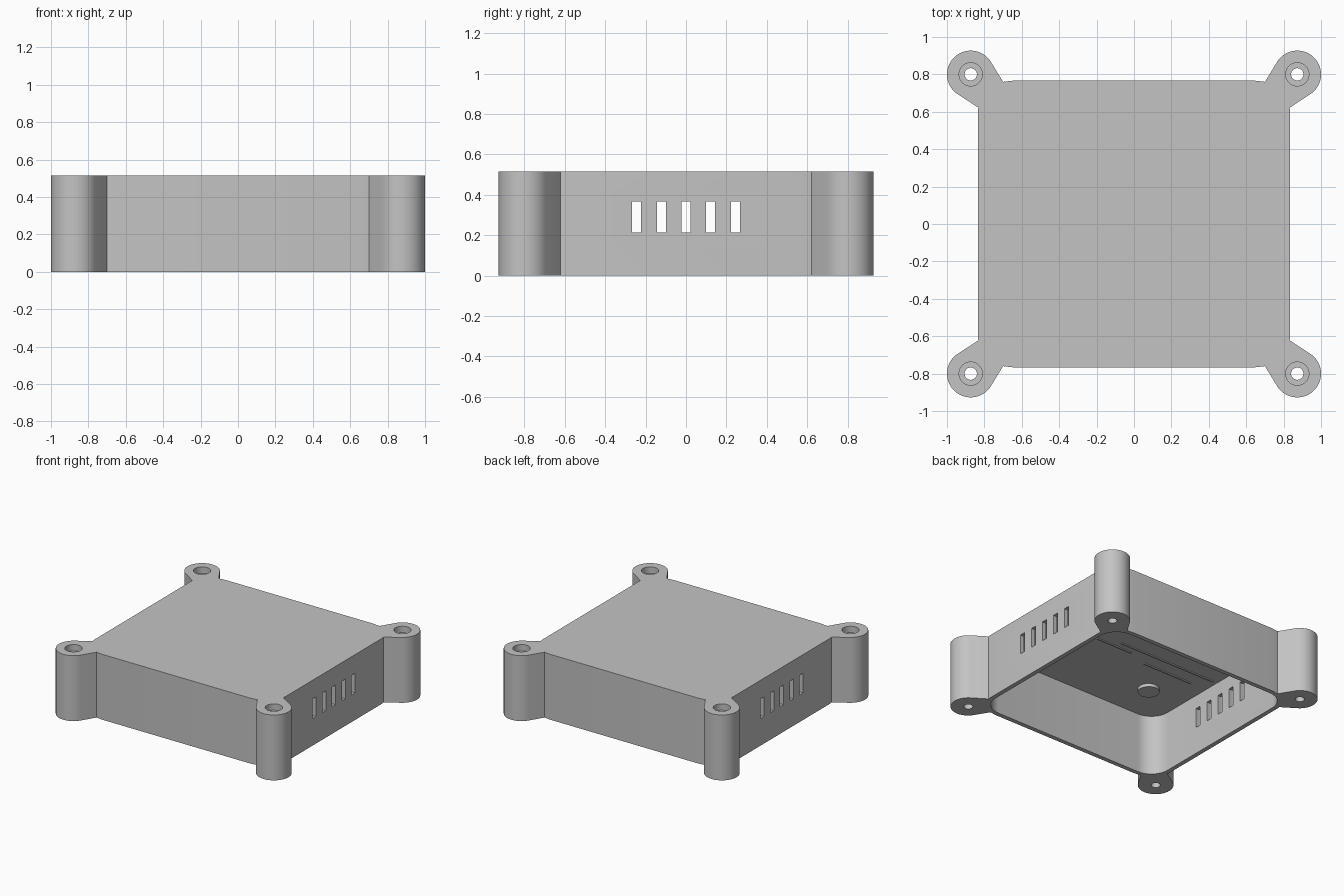
import bpy, bmesh
from math import cos, sin, radians

cube = bpy.data.objects.get("Cube")
if cube:
    bpy.data.objects.remove(cube, do_unlink=True)

HEIGHT, CEILING = 0.515, 0.475
HALF_X, HALF_Y, WALL = 0.835, 0.767, 0.035
POST_X, POST_Y, POST_R = 0.873, 0.8, 0.127

grey = bpy.data.materials.new("light grey plastic")
grey.use_nodes = True
colour = (0.55, 0.55, 0.55, 1)
grey.diffuse_color = colour
grey.node_tree.nodes["Principled BSDF"].inputs["Base Color"].default_value = colour


def arc(cx, cy, r, start, end, steps):
    angles = [radians(start + (end - start) * i / steps) for i in range(steps + 1)]
    return [(cx + r * cos(a), cy + r * sin(a)) for a in angles]


def four_way(corner):
    """Mirror one corner's outline into all four, counter-clockwise."""
    back = corner[::-1]
    return (corner + [(-x, y) for x, y in back]
            + [(-x, -y) for x, y in corner] + [(x, -y) for x, y in back])


def prism(name, outline, z0, z1):
    bm = bmesh.new()
    base = bm.faces.new([bm.verts.new((x, y, z0)) for x, y in outline])
    top = bmesh.ops.extrude_face_region(bm, geom=[base])["geom"]
    bmesh.ops.translate(bm, vec=(0, 0, z1 - z0),
                        verts=[v for v in top if isinstance(v, bmesh.types.BMVert)])
    bmesh.ops.recalc_face_normals(bm, faces=bm.faces)
    mesh = bpy.data.meshes.new(name)
    bm.to_mesh(mesh)
    bm.free()
    mesh.materials.append(grey)
    obj = bpy.data.objects.new(name, mesh)
    bpy.context.collection.objects.link(obj)
    return obj


def disc(name, x, y, r, z0, z1):
    return prism(name, arc(x, y, r, 0, 352.5, 47), z0, z1)


def bar(name, x0, x1, y0, y1, z0, z1):
    return prism(name, [(x0, y0), (x1, y0), (x1, y1), (x0, y1)], z0, z1)


def activate(obj):
    bpy.ops.object.select_all(action="DESELECT")
    obj.select_set(True)
    bpy.context.view_layer.objects.active = obj


def cut(target, cutter):
    cutter.hide_render = True
    mod = target.modifiers.new("cut", "BOOLEAN")
    mod.operation, mod.solver, mod.object = "DIFFERENCE", "EXACT", cutter
    activate(target)
    bpy.ops.object.modifier_apply(modifier=mod.name)
    bpy.data.objects.remove(cutter, do_unlink=True)


# Case with a screw post flaring out of every corner
corner = ([(HALF_X, 0.6), (0.832, 0.622)]
          + arc(POST_X, POST_Y, POST_R, -54, 146, 30)
          + [(0.7, 0.76), (0.64, HALF_Y)])
case = prism("case", four_way(corner), 0, HEIGHT)

# Hollow with rounded corners, open at the bottom
r = 0.15
inner = arc(HALF_X - WALL - r, HALF_Y - WALL - r, r, 0, 90, 12)
cut(case, prism("hollow", four_way(inner), -0.1, CEILING))

# Counterbored screw holes
for sx in (-1, 1):
    for sy in (-1, 1):
        cut(case, disc("screw_hole", sx * POST_X, sy * POST_Y, 0.033, -0.1, HEIGHT + 0.1))
        cut(case, disc("counterbore", sx * POST_X, sy * POST_Y, 0.062, HEIGHT - 0.05, HEIGHT + 0.1))

# Vent slots through both side walls
for i in range(-2, 3):
    y = i * 0.122
    cut(case, bar("vent", -1.2, 1.2, y - 0.022, y + 0.022, 0.213, 0.368))

# Round stud and thin rails under the lid
stud = disc("lid_stud", -0.48, -0.41, 0.078, CEILING - 0.025, CEILING + 0.01)
for n, (x0, x1, y) in enumerate([(-0.05, 0.27, -0.09), (-0.76, 0.1, -0.03), (-0.65, -0.22, -0.15)]):
    bar(f"lid_rail_{n + 1}", x0, x1, y - 0.006, y + 0.006, CEILING - 0.008, CEILING + 0.01)

for obj in (case, stud):
    activate(obj)
    bpy.ops.object.shade_smooth_by_angle(angle=radians(20))
